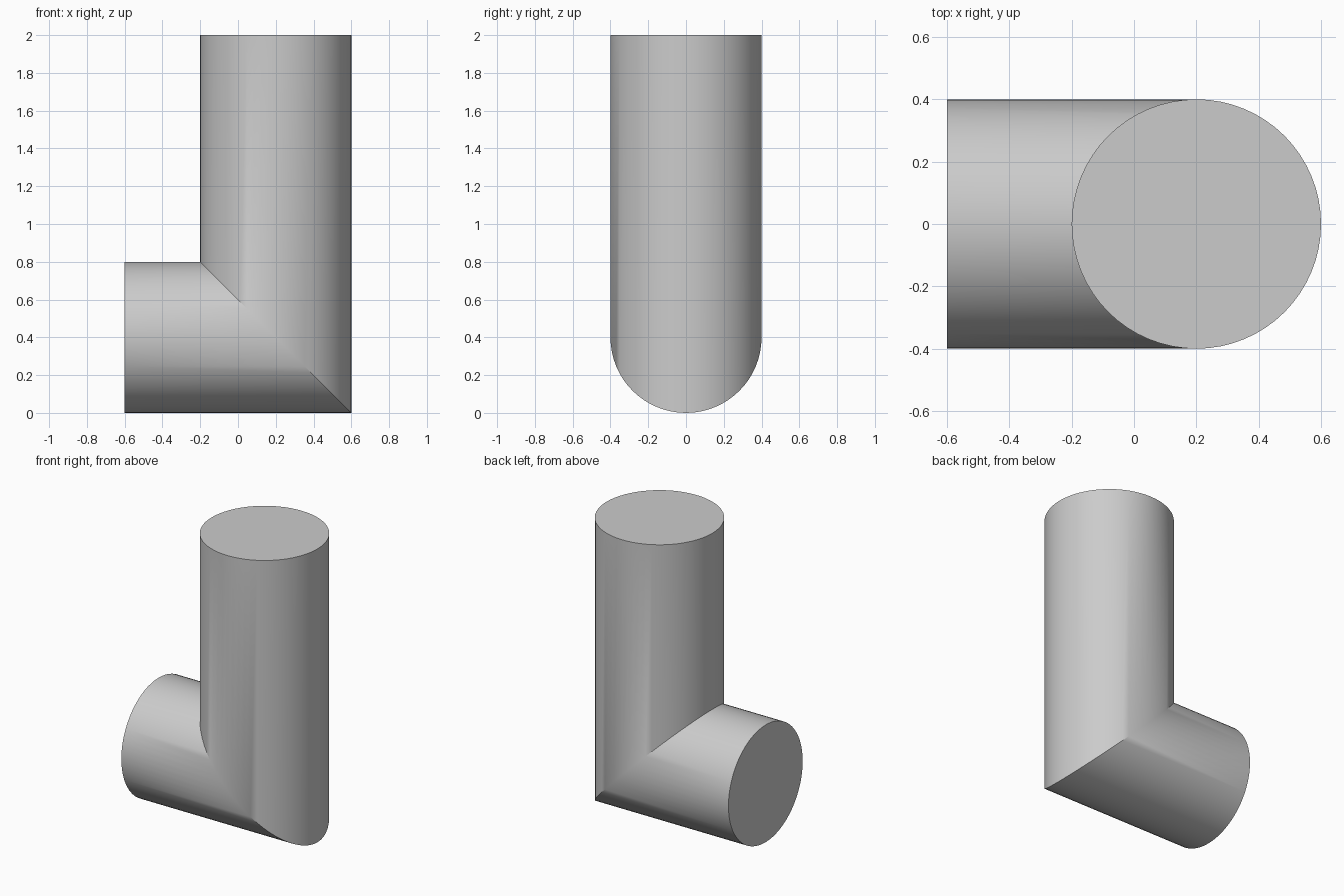
import bpy
import bmesh
from math import cos, sin, tau, radians

cube = bpy.data.objects.get("Cube")
if cube:
    bpy.data.objects.remove(cube, do_unlink=True)

RADIUS, AXIS_X, AXIS_Z = 0.4, 0.2, 0.4
END_X, TOP_Z, SIDES = -0.6, 2.0, 64

# Plain grey material
grey = bpy.data.materials.new("grey")
grey.use_nodes = True
colour = (0.6, 0.6, 0.6, 1)
grey.diffuse_color = colour
grey.node_tree.nodes["Principled BSDF"].inputs["Base Color"].default_value = colour

# Mitred elbow: round end, slanted joint ring, round top
bm = bmesh.new()
end, joint, top = [], [], []
for i in range(SIDES):
    a = tau * i / SIDES
    across, y = RADIUS * cos(a), RADIUS * sin(a)
    x, z = AXIS_X + across, AXIS_Z - across
    end.append(bm.verts.new((END_X, y, z)))
    joint.append(bm.verts.new((x, y, z)))
    top.append(bm.verts.new((x, y, TOP_Z)))

# Pipe walls
for lower, upper in ((end, joint), (joint, top)):
    for i in range(SIDES):
        j = (i + 1) % SIDES
        bm.faces.new((lower[i], lower[j], upper[j], upper[i]))

# Flat caps
bm.faces.new(top)
bm.faces.new(end[::-1])
bmesh.ops.recalc_face_normals(bm, faces=bm.faces[:])

mesh = bpy.data.meshes.new("elbow_pipe")
bm.to_mesh(mesh)
bm.free()
mesh.materials.append(grey)
pipe = bpy.data.objects.new("elbow_pipe", mesh)
bpy.context.collection.objects.link(pipe)

# Smooth walls with sharp rims and partly sharp joint
bpy.ops.object.select_all(action="DESELECT")
pipe.select_set(True)
bpy.context.view_layer.objects.active = pipe
bpy.ops.object.shade_smooth_by_angle(angle=radians(30))
